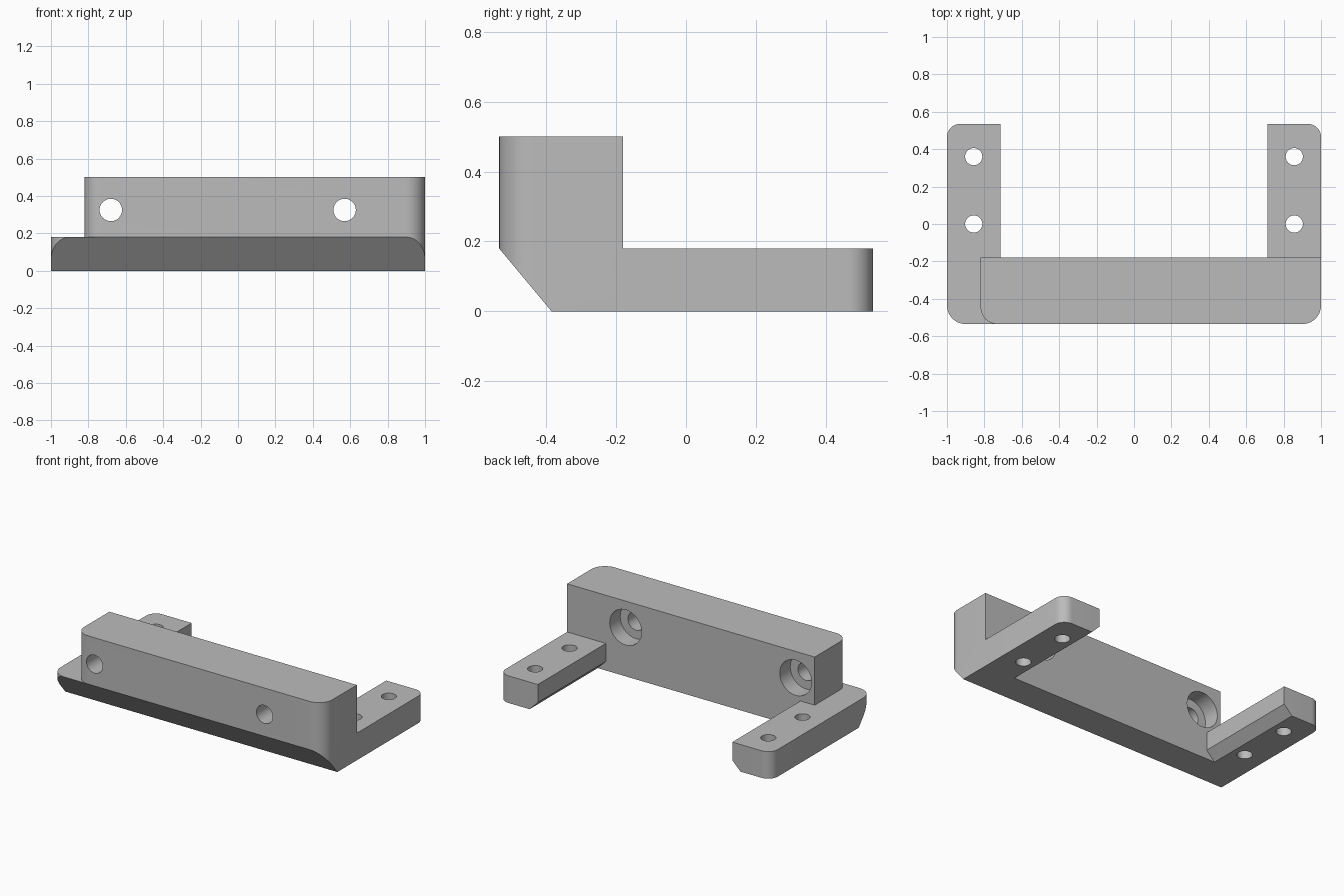
import bpy, bmesh, math
from mathutils import Vector

cube = bpy.data.objects.get("Cube")
if cube:
    bpy.data.objects.remove(cube)

grey = bpy.data.materials.new("plain grey")
grey.use_nodes = True
grey.diffuse_color = (0.5, 0.5, 0.5, 1)
grey.node_tree.nodes["Principled BSDF"].inputs["Base Color"].default_value = (0.5, 0.5, 0.5, 1)


def rounded(corners, steps=12):
    """Outline from (x, y, radius) corners, each arc cut into short steps."""
    out = []
    for i, (x, y, r) in enumerate(corners):
        p = Vector((x, y))
        if r == 0:
            out.append(p)
            continue
        a = (Vector(corners[i - 1][:2]) - p).normalized()
        b = (Vector(corners[(i + 1) % len(corners)][:2]) - p).normalized()
        for k in range(steps + 1):
            t = math.pi / 2 * k / steps
            out.append(p + a * r * (1 - math.sin(t)) + b * r * (1 - math.cos(t)))
    return out


def prism(name, outline, axis, low, high):
    """Solid made by extruding a flat outline along one axis."""
    place = {"x": lambda u, v, w: (w, u, v),
             "y": lambda u, v, w: (u, w, v),
             "z": lambda u, v, w: (u, v, w)}[axis]
    bm = bmesh.new()
    ends = [[bm.verts.new(place(u, v, w)) for u, v in outline] for w in (low, high)]
    for ring in ends:
        bm.faces.new(ring)
    n = len(outline)
    for i in range(n):
        j = (i + 1) % n
        bm.faces.new((ends[0][i], ends[0][j], ends[1][j], ends[1][i]))
    bmesh.ops.recalc_face_normals(bm, faces=bm.faces)
    mesh = bpy.data.meshes.new(name)
    bm.to_mesh(mesh)
    bm.free()
    mesh.materials.append(grey)
    obj = bpy.data.objects.new(name, mesh)
    bpy.context.collection.objects.link(obj)
    return obj


def circle(u, v, r, n=40):
    return [(u + r * math.cos(2 * math.pi * k / n), v + r * math.sin(2 * math.pi * k / n))
            for k in range(n)]


def combine(target, tool, operation):
    """Apply a boolean and drop the helper solid."""
    tool.hide_render = True
    mod = target.modifiers.new("combine", "BOOLEAN")
    mod.operation, mod.solver, mod.object = operation, "EXACT", tool
    bpy.ops.object.select_all(action="DESELECT")
    bpy.context.view_layer.objects.active = target
    target.select_set(True)
    bpy.ops.object.modifier_apply(modifier=mod.name)
    bpy.data.objects.remove(tool)


FRONT, BACK, STEP = -0.535, 0.535, -0.18
THICK, TOP, INNER = 0.18, 0.5, 0.715

# U-shaped base with two rear arms
bracket = prism("mounting_bracket", rounded([
    (-1, FRONT, 0.1), (1, FRONT, 0.1), (1, BACK, 0.07), (INNER, BACK, 0),
    (INNER, STEP, 0), (-INNER, STEP, 0), (-INNER, BACK, 0), (-1, BACK, 0.07)]),
    "z", 0, THICK)

# Upright block, set in from one end
upright = prism("upright_block", rounded([
    (-0.82, FRONT, 0.09), (1, FRONT, 0.1), (1, STEP, 0), (-0.82, STEP, 0)]),
    "z", THICK, TOP)
combine(bracket, upright, "UNION")

# Sloped lower front
slope = prism("front_slope_cutter",
              [(FRONT, THICK), (-0.385, 0), (-0.385, -0.1), (-0.7, -0.1), (-0.7, THICK)],
              "x", -1.1, 1.1)
combine(bracket, slope, "DIFFERENCE")

# Arms: bevelled inner lower edge and two vertical screw holes each
for side in (-1, 1):
    edge = prism("arm_edge_cutter",
                 [(side * (INNER - 0.02), 0.08), (side * (INNER + 0.08), -0.02),
                  (side * (INNER - 0.02), -0.02)], "y", STEP, 0.6)
    combine(bracket, edge, "DIFFERENCE")
    for y in (0, 0.36):
        combine(bracket, prism("arm_hole_cutter", circle(side * 0.857, y, 0.046),
                               "z", -0.1, 0.3), "DIFFERENCE")

# Upright: two through holes, counterbored from the rear
for x in (-0.68, 0.57):
    combine(bracket, prism("bolt_hole_cutter", circle(x, 0.325, 0.06),
                           "y", -0.6, 0), "DIFFERENCE")
    combine(bracket, prism("counterbore_cutter", circle(x, 0.325, 0.117),
                           "y", STEP - 0.11, 0), "DIFFERENCE")

bpy.ops.object.shade_smooth_by_angle(angle=math.radians(30))
